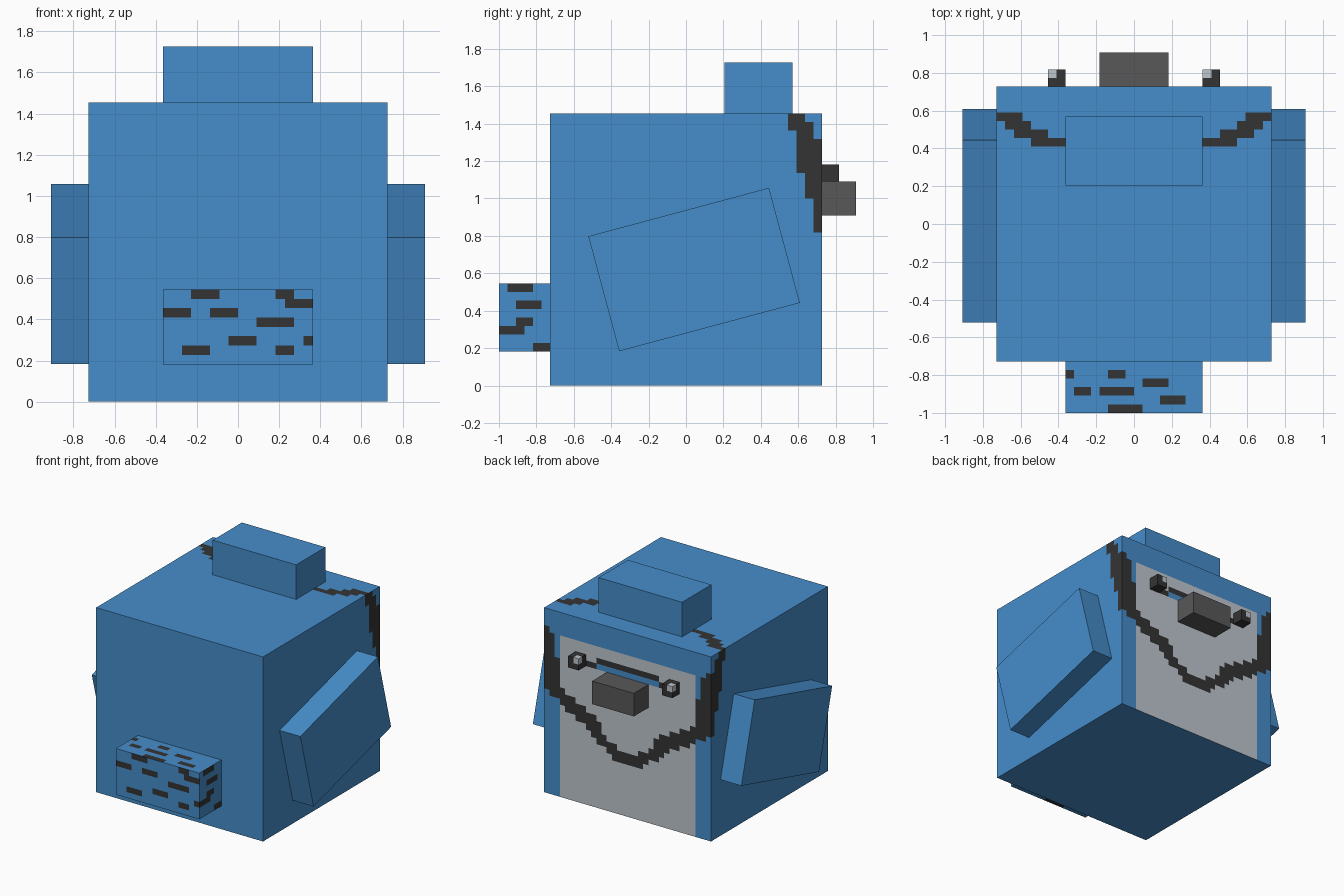
import bpy, bmesh, math
from mathutils import Vector, Matrix

if "Cube" in bpy.data.objects:
    bpy.data.objects.remove(bpy.data.objects["Cube"])

Q = 1 / 22          # one painted square; all sizes below are in squares
BLUE, DARK, GREY, BEAK = range(4)
COLOURS = [("blue", (0.061, 0.270, 0.597, 1)), ("charcoal", (0.034, 0.034, 0.034, 1)),
           ("light grey", (0.515, 0.565, 0.617, 1)), ("beak grey", (0.098, 0.098, 0.098, 1))]
MATS = []
for name, col in COLOURS:
    m = bpy.data.materials.new(name)
    m.diffuse_color = col
    m.use_nodes = True
    m.node_tree.nodes["Principled BSDF"].inputs["Base Color"].default_value = m.diffuse_color
    MATS.append(m)


def box(name, lo, hi, paint, grid=True, tilt=0):
    """Box from lo to hi; paint(centre, normal) picks the colour of each square."""
    lo, hi = Vector(lo), Vector(hi)
    bm = bmesh.new()
    for a in range(3):
        b, c = (a + 1) % 3, (a + 2) % 3
        nb, nc = (int(hi[b] - lo[b]), int(hi[c] - lo[c])) if grid else (1, 1)
        sb, sc = (hi[b] - lo[b]) / nb, (hi[c] - lo[c]) / nc
        for side in (-1, 1):
            n = Vector((0, 0, 0))
            n[a] = side
            for i in range(nb):
                for j in range(nc):
                    pts = []
                    for di, dj in ((0, 0), (1, 0), (1, 1), (0, 1))[::side]:
                        p = Vector((0, 0, 0))
                        p[a] = hi[a] if side > 0 else lo[a]
                        p[b], p[c] = lo[b] + (i + di) * sb, lo[c] + (j + dj) * sc
                        pts.append(p)
                    f = bm.faces.new([bm.verts.new(p) for p in pts])
                    f.material_index = paint(f.calc_center_median(), n)
    bmesh.ops.remove_doubles(bm, verts=bm.verts, dist=0.001)
    mid = (lo + hi) / 2
    bmesh.ops.translate(bm, verts=bm.verts, vec=-mid)
    bmesh.ops.scale(bm, verts=bm.verts, vec=(Q, Q, Q))
    bmesh.ops.rotate(bm, verts=bm.verts, matrix=Matrix.Rotation(tilt, 3, 'X'))
    me = bpy.data.meshes.new(name)
    bm.to_mesh(me)
    bm.free()
    for m in MATS:
        me.materials.append(m)
    ob = bpy.data.objects.new(name, me)
    ob.location = mid * Q
    bpy.context.collection.objects.link(ob)
    return ob


# Face outline: dark rows (first, end) for each column inward from the edge
OUTLINE = [(3, 14), (4, 15), (8, 15), (13, 16), (14, 17), (14, 17), (15, 18), (15, 18),
           (16, 19), (16, 20), (17, 21), (19, 21), (20, 22), (20, 23), (21, 23), (21, 23)]
# Same band on the sides (by row) and on the top (by row from the face)
SIDE = [(2, 4), (1, 4), (1, 3)] + [(0, 3)] * 4 + [(0, 2)] * 3 + [(0, 1)] * 4
TOP = {3: (0, 3), 4: (1, 4), 5: (2, 6), 6: (4, 8)}


def paint_body(c, n):
    col, row, d = int(16 - abs(c.x)), int(32 - c.z), int(16 - c.y)
    if n.y > 0:
        a, b = OUTLINE[col]
        if a <= row < b or (row == 6 and col >= 10) or (row == 7 and col in (8, 9)):
            return DARK
        if row == 7 and col >= 10:
            return BLUE
        return GREY if col >= 3 and row >= 4 else BLUE
    if n.x and row < len(SIDE):
        return DARK if SIDE[row][0] <= d < SIDE[row][1] else BLUE
    if n.z > 0 and d in TOP:
        return DARK if TOP[d][0] <= col < TOP[d][1] else BLUE
    return BLUE


# Tail flecks: row -> dark column ranges
END = {0: [(3, 6), (12, 14)], 1: [(13, 16)], 2: [(0, 3), (5, 8)], 3: [(10, 14)],
       5: [(7, 10), (15, 16)], 6: [(2, 5), (12, 14)]}
FLANK = {0: [(1, 4)], 2: [(2, 5)], 4: [(2, 4)], 5: [(0, 3)], 7: [(4, 6)]}
UPPER = {1: [(0, 1), (5, 7)], 2: [(9, 12)], 3: [(1, 3), (4, 8)], 4: [(11, 14)], 5: [(5, 9)]}


def paint_tail(c, n):
    if n.x:
        table, row, col = FLANK, 12 - c.z, c.y + 22
    elif n.z:
        table, row, col = UPPER, -16 - c.y, c.x + 8
    else:
        table, row, col = END, 12 - c.z, c.x + 8
    return DARK if any(a <= col < b for a, b in table.get(int(row), [])) else BLUE


box("body", (-16, -16, 0), (16, 16, 32), paint_body)
box("tail", (-8, -22, 4), (8, -16, 12), paint_tail)
box("head_tuft", (-8, 4.5, 32), (8, 12.5, 38), lambda c, n: BLUE, grid=False)
box("beak", (-4, 16, 20), (4, 20, 24), lambda c, n: BEAK, grid=False)

for side, x in (("right", 1), ("left", -1)):
    # Eye with a highlight on its upper outer-left corner
    ex = 9 * x
    box(side + "_eye", (ex - 1, 16, 24), (ex + 1, 18, 26),
        lambda c, n: GREY if c.x < ex and c.y > 17 and c.z > 25 else DARK)
    # Tilted wing
    wx = 18 * x
    box(side + "_wing", (wx - 2, -10.05, 6.64), (wx + 2, 11.95, 20.64),
        lambda c, n: BLUE, grid=False, tilt=math.radians(15))
